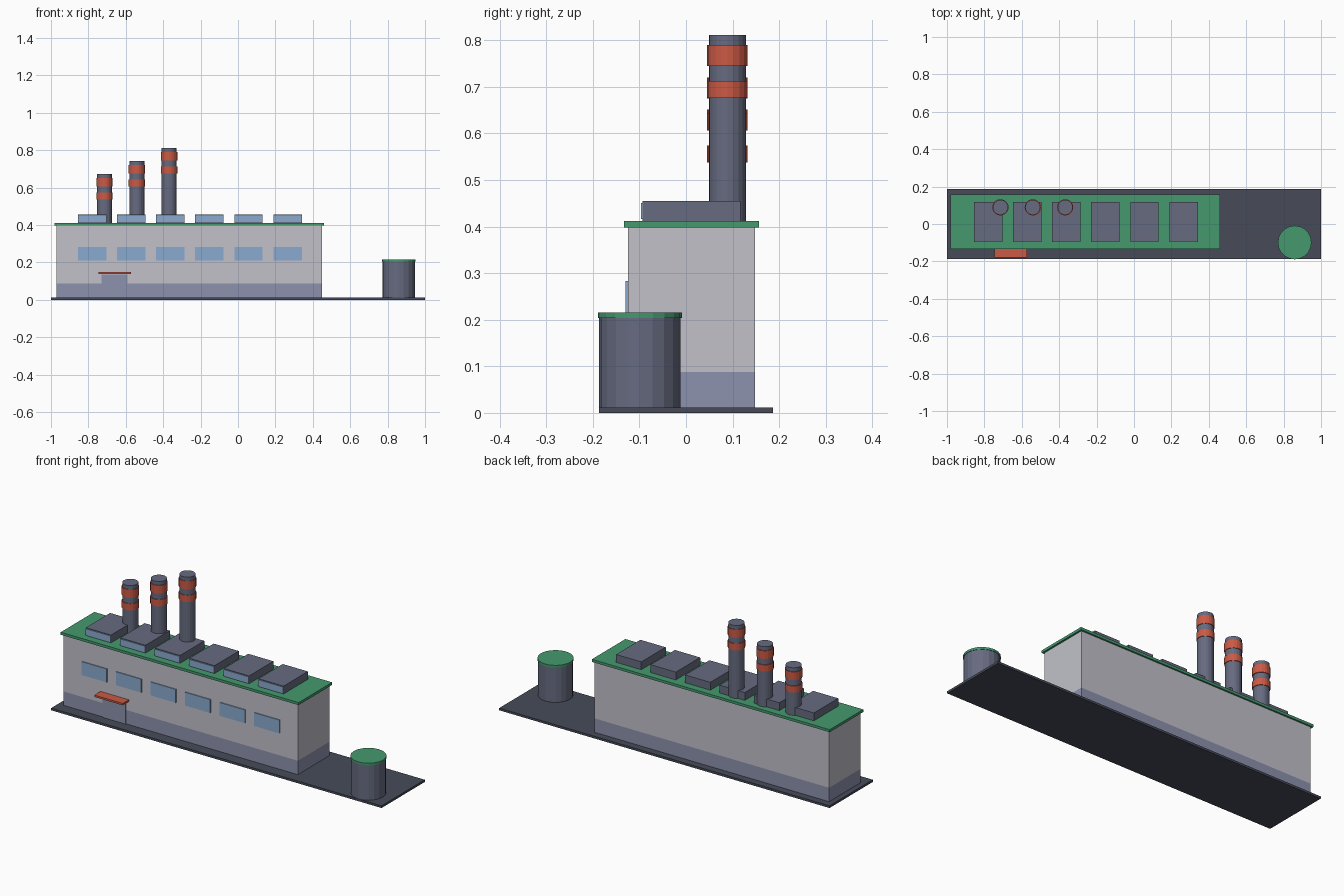
import bpy
import bmesh

cube = bpy.data.objects.get("Cube")
if cube:
    bpy.data.objects.remove(cube, do_unlink=True)


def material(name, hex_code):
    """Flat material from a display colour, stored as linear values."""
    srgb = [int(hex_code[i:i + 2], 16) / 255 for i in (0, 2, 4)]
    rgba = [c / 12.92 if c <= 0.04045 else ((c + 0.055) / 1.055) ** 2.4 for c in srgb] + [1]
    mat = bpy.data.materials.new(name)
    mat.use_nodes = True
    mat.diffuse_color = rgba
    mat.node_tree.nodes["Principled BSDF"].inputs["Base Color"].default_value = rgba
    return mat


DARK = material("dark asphalt", "474b59")
WALL = material("pale wall", "c2c1ca")
BASE = material("blue grey base", "8d92ae")
GREEN = material("green roof", "45996f")
GREY = material("slate grey", "676b80")
GLASS = material("window blue", "8aabd0")
RED = material("brick red", "cb5a45")


def finish(name, bm, *mats):
    mesh = bpy.data.meshes.new(name)
    bmesh.ops.recalc_face_normals(bm, faces=bm.faces)
    bm.to_mesh(mesh)
    bm.free()
    for mat in mats:
        mesh.materials.append(mat)
    obj = bpy.data.objects.new(name, mesh)
    bpy.context.collection.objects.link(obj)
    return obj


def box_mesh(x, y, z):
    """Box between the (low, high) pair on each axis."""
    bm = bmesh.new()
    bmesh.ops.create_cube(bm, size=1)
    for v in bm.verts:
        v.co = [pair[0] if c < 0 else pair[1] for c, pair in zip(v.co, (x, y, z))]
    return bm


def box(name, x, y, z, mat):
    return finish(name, box_mesh(x, y, z), mat)


def cylinder(name, x, y, z, radius, mat, sides=20):
    bm = bmesh.new()
    bmesh.ops.create_cone(bm, cap_ends=True, segments=sides, radius1=radius,
                          radius2=radius, depth=z[1] - z[0])
    bmesh.ops.translate(bm, verts=bm.verts, vec=(x, y, sum(z) / 2))
    return finish(name, bm, mat)


# Ground slab
box("ground_slab", (-1, 1), (-0.187, 0.187), (0, 0.012), DARK)

# Main hall, cut at the top of its coloured base
BASE_TOP = 0.088
hall = box_mesh((-0.97, 0.45), (-0.125, 0.148), (0.004, 0.4))
bmesh.ops.bisect_plane(hall, geom=hall.verts[:] + hall.edges[:] + hall.faces[:],
                       plane_co=(0, 0, BASE_TOP), plane_no=(0, 0, 1))
for face in hall.faces:
    face.material_index = int(face.calc_center_median().z < BASE_TOP)
finish("main_hall", hall, WALL, BASE)
box("roof", (-0.98, 0.46), (-0.133, 0.157), (0.398, 0.412), GREEN)

# Windows and the skylights above them
for i in range(6):
    mid = -0.78 + 0.209 * i
    span = (mid - 0.076, mid + 0.076)
    box(f"window_{i + 1}", span, (-0.13, -0.124), (0.21, 0.283), GLASS)
    box(f"skylight_{i + 1}", span, (-0.093, 0.117), (0.41, 0.455), GREY)
    box(f"skylight_glass_{i + 1}", span, (-0.097, -0.092), (0.416, 0.451), GLASS)

# Entrance
box("door", (-0.73, -0.59), (-0.13, -0.124), (0.012, 0.135), BASE)
box("door_canopy", (-0.745, -0.573), (-0.178, -0.124), (0.138, 0.148), RED)

# Chimneys with two raised bands each
for i, (x, top) in enumerate([(-0.714, 0.672), (-0.541, 0.741), (-0.368, 0.811)], 1):
    cylinder(f"chimney_{i}", x, 0.089, (0.4, top), 0.04, GREY)
    cylinder(f"chimney_{i}_upper_band", x, 0.089, (top - 0.066, top - 0.021), 0.0435, RED)
    cylinder(f"chimney_{i}_lower_band", x, 0.089, (top - 0.135, top - 0.098), 0.0435, RED)

# Storage tank
cylinder("storage_tank", 0.859, -0.099, (0.01, 0.205), 0.0875, GREY)
cylinder("storage_tank_lid", 0.859, -0.099, (0.204, 0.216), 0.09, GREEN)
